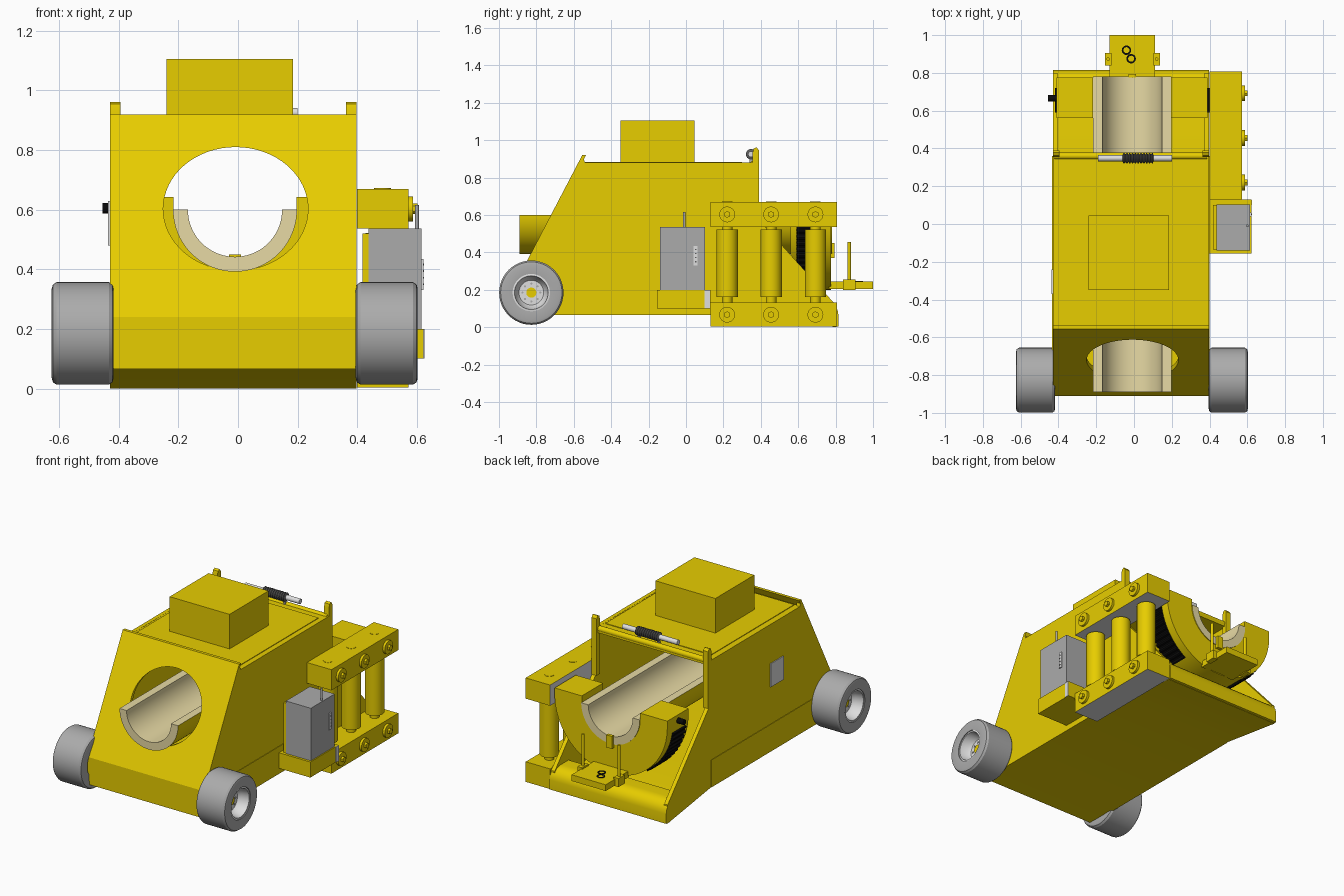
import bpy, bmesh, math
from mathutils import Matrix, Vector

if "Cube" in bpy.data.objects:
    bpy.data.objects.remove(bpy.data.objects["Cube"])


def material(name, rgb):
    m = bpy.data.materials.new(name)
    m.use_nodes = True
    m.diffuse_color = (*rgb, 1)
    m.node_tree.nodes["Principled BSDF"].inputs["Base Color"].default_value = (*rgb, 1)
    return m


YELLOW = material("machine yellow", (0.8, 0.61, 0.0))
GREY = material("mid grey", (0.41, 0.41, 0.41))
LIGHT = material("light grey", (0.74, 0.74, 0.74))
DARK = material("dark grey", (0.11, 0.11, 0.11))
BLACK = material("black", (0.003, 0.003, 0.003))
CREAM = material("cream", (0.86, 0.75, 0.4))
parts = []


def finish(name, bm, mats, rule=None):
    """Turn a bmesh into an object; rule(face) gives a material index."""
    bmesh.ops.recalc_face_normals(bm, faces=bm.faces)
    bm.normal_update()
    if rule:
        for f in bm.faces:
            f.material_index = rule(f)
    me = bpy.data.meshes.new(name)
    bm.to_mesh(me)
    bm.free()
    ob = bpy.data.objects.new(name, me)
    bpy.context.collection.objects.link(ob)
    for m in (mats if isinstance(mats, list) else [mats]):
        me.materials.append(m)
    parts.append(ob)
    return ob


def prism(name, pts, axis, a, b, mats, rule=None):
    """Extrude a profile: (y, z) along X, or (x, z) along Y."""
    bm = bmesh.new()
    place = (lambda p: (a, p[0], p[1])) if axis == "X" else (lambda p: (p[0], a, p[1]))
    face = bm.faces.new([bm.verts.new(place(p)) for p in pts])
    grown = bmesh.ops.extrude_face_region(bm, geom=[face])["geom"]
    step = Vector((b - a, 0, 0) if axis == "X" else (0, b - a, 0))
    bmesh.ops.translate(bm, vec=step, verts=[v for v in grown if isinstance(v, bmesh.types.BMVert)])
    return finish(name, bm, mats, rule)


def box(name, x0, x1, y0, y1, z0, z1, mats, rule=None):
    return prism(name, [(y0, z0), (y1, z0), (y1, z1), (y0, z1)], "X", x0, x1, mats, rule)


def lathe(name, profile, axis, centre, mats, n=40):
    """Spin a closed (radius, along) profile around an axis."""
    bm = bmesh.new()
    rows = []
    for i in range(n):
        t = math.tau * i / n
        rows.append([bm.verts.new((r * math.cos(t), r * math.sin(t), h)) for r, h in profile])
    for i in range(n):
        p, q = rows[i], rows[(i + 1) % n]
        for j in range(len(profile)):
            k = (j + 1) % len(profile)
            if profile[j][0] > 0 or profile[k][0] > 0:
                bm.faces.new([p[j], q[j], q[k], p[k]])
    bmesh.ops.remove_doubles(bm, verts=bm.verts, dist=1e-5)
    turn = {"X": Matrix.Rotation(math.pi / 2, 4, "Y"),
            "Y": Matrix.Rotation(-math.pi / 2, 4, "X"), "Z": Matrix()}[axis]
    bmesh.ops.transform(bm, matrix=Matrix.Translation(centre) @ turn, verts=bm.verts)
    return finish(name, bm, mats)


def rod(name, axis, centre, r, length, mat, n=32):
    h = length / 2
    return lathe(name, [(0, -h), (r, -h), (r, h), (0, h)], axis, centre, mat, n)


L, R = 0.397, -0.43          # body sides
CX, CZ = -0.01, 0.6          # trough axis


def arc(r, a0, a1, n):
    """Points about the trough axis; r may depend on the step."""
    out = []
    for i in range(n + 1):
        t = math.radians(a0 + (a1 - a0) * i / n)
        d = r(i) if callable(r) else r
        out.append((CX + d * math.cos(t), CZ + d * math.sin(t)))
    return out


def cradle(ri, ro, rise):
    """U-shaped cross-section, open at the top."""
    outer, inner = arc(ro, 180, 360, 40), arc(ri, 360, 180, 40)
    if rise:
        outer = [(CX - ro, CZ + rise)] + outer + [(CX + ro, CZ + rise)]
        inner = [(CX + ri, CZ + rise)] + inner + [(CX - ri, CZ + rise)]
    return outer + inner


# Body shell: side walls, skirts, floor, front plate, roof and rear sill
wall = [(-0.91, 0.065), (-0.91, 0.24), (-0.555, 0.92), (-0.54, 0.88), (0.385, 0.88),
        (0.385, 0.58), (0.8, 0.12), (0.8, 0.0), (0.36, 0.065)]
for side, x0, x1 in (("left", L - 0.025, L), ("right", R, R + 0.025)):
    prism(side + "_wall", wall, "X", x0, x1, YELLOW)
for side, x0, x1 in (("left", L, L + 0.003), ("right", R - 0.003, R)):
    box(side + "_skirt", x0, x1, -0.91, 0.36, 0.065, 0.24, YELLOW)
prism("floor", [(-0.9, 0.065), (0.36, 0.065), (0.8, 0), (0.8, 0.03), (0.36, 0.09), (-0.9, 0.09)],
      "X", R + 0.005, L - 0.005, YELLOW)
front = prism("front_plate", [(-0.91, 0.065), (-0.91, 0.24), (-0.555, 0.92), (-0.535, 0.92),
                              (-0.885, 0.235), (-0.885, 0.065)], "X", R, L, YELLOW)
box("roof", R + 0.01, L - 0.01, -0.55, 0.375, 0.85, 0.879, YELLOW)
box("roof_lid", R + 0.04, L - 0.035, -0.54, 0.3, 0.87, 0.883, YELLOW)
box("roof_box", -0.24, 0.185, -0.35, 0.045, 0.88, 1.105, YELLOW)
prism("rear_sill", [(0.66, 0.03), (0.8, 0.002), (0.815, 0.004), (0.815, 0.065), (0.811, 0.09),
                    (0.799, 0.112), (0.782, 0.128), (0.76, 0.138), (0.735, 0.14), (0.66, 0.14)],
      "X", R, L, YELLOW)
box("wall_plate", R - 0.006, R, -0.37, -0.24, 0.48, 0.63, LIGHT)

# Round opening in the front plate
cutter = rod("opening_cutter", "Y", (-0.008, -0.72, 0.603), 0.243, 0.6, YELLOW, 64)
cutter.data.transform(Matrix.Translation((0, 0, 0.603)) @ Matrix.Scale(0.852, 4, (0, 0, 1))
                      @ Matrix.Translation((0, 0, -0.603)))
cutter.hide_render = True
mod = front.modifiers.new("opening", "BOOLEAN")
mod.operation, mod.object, mod.solver = "DIFFERENCE", cutter, "EXACT"
bpy.context.view_layer.objects.active = front
bpy.ops.object.modifier_apply(modifier=mod.name)
parts.remove(cutter)
bpy.data.objects.remove(cutter)


# Trough: cream inside and on the rims, yellow outside
def outside(f):
    c = f.calc_center_median()
    out = Vector((c.x - CX, 0, c.z - CZ))
    return 1 if abs(f.normal.y) < 0.5 and out.length > 0.19 and f.normal.dot(out) > 0.1 else 0


prism("trough", cradle(0.158, 0.208, 0), "Y", -0.89, 0.78, [CREAM, YELLOW], outside)

# Rear cradle ring with a toothed rack low on each flank
prism("cradle_ring", cradle(0.207, 0.4, 0.042), "Y", 0.56, 0.775, YELLOW)
for side, a0 in (("right", 188), ("left", 302)):
    teeth = arc(lambda i: 0.413 if i % 4 < 2 else 0.403, a0, a0 + 50, 40)
    prism(side + "_rack", teeth + arc(0.395, a0 + 50, a0, 16), "Y", 0.59, 0.72, BLACK)
rod("rack_knob", "X", (-0.425, 0.665, 0.605), 0.017, 0.06, BLACK)
box("ring_catch", CX - 0.02, CX + 0.02, 0.775, 0.795, 0.37, 0.45, YELLOW)

# Rear step with two pins and a painted mark
box("rear_step", -0.13, 0.112, 0.765, 1.0, 0.205, 0.245, YELLOW)
for x in (-0.137, 0.12):
    rod("step_pin", "Z", (x, 0.873, 0.33), 0.009, 0.25, YELLOW, 16)
    box("pin_socket", x - 0.017, x + 0.017, 0.84, 0.905, 0.2, 0.255, YELLOW)
for x, y in ((-0.04, 0.92), (-0.015, 0.875)):
    lathe("step_mark", [(0.016, 0), (0.025, 0), (0.025, 0.004), (0.016, 0.004)], "Z",
          (x, y, 0.244), BLACK, 20)

# Rear posts, cross bar and spring roller
for x0, x1 in ((R, R + 0.035), (L - 0.035, L)):
    prism("hook_post", [(0.355, 0.58), (0.39, 0.58), (0.39, 0.945), (0.378, 0.962),
                        (0.362, 0.955), (0.355, 0.93)], "X", x0, x1, YELLOW)
rod("cross_bar", "X", ((L + R) / 2, 0.36, 0.872), 0.018, L - R - 0.02, YELLOW)
rod("spring_roller", "X", (0.005, 0.348, 0.925), 0.016, 0.39, LIGHT)
coils = [(0.012, -0.08)]
for i in range(11):
    h = -0.08 + 0.015 * i
    coils += [(0.02, h), (0.028, h + 0.005), (0.028, h + 0.009)]
lathe("spring", coils + [(0.012, 0.085)], "X", (0.02, 0.348, 0.925), DARK, 24)
for x in (-0.05, 0.09):
    box("spring_bracket", x - 0.006, x + 0.006, 0.34, 0.356, 0.87, 0.925, GREY)

# Side roller rack: two arms with pale undersides, three rollers, bolts
for name, z0, z1 in (("upper_arm", 0.537, 0.67), ("lower_arm", 0.003, 0.132)):
    box(name, L + 0.002, 0.572, 0.13, 0.808, z0, z1, [YELLOW, LIGHT],
        lambda f: 1 if f.normal.z < -0.5 or (f.normal.x < -0.5 and z0 > 0.5) else 0)
for y in (0.22, 0.455, 0.692):
    rod("side_roller", "Z", (0.485, y, 0.342), 0.057, 0.36, YELLOW)
    rod("roller_axle", "Z", (0.485, y, 0.338), 0.028, 0.668, YELLOW)
    for z in (0.603, 0.067):
        rod("bolt_flange", "X", (0.577, y, z), 0.042, 0.02, YELLOW)
        rod("bolt_head", "X", (0.588, y, z), 0.018, 0.028, YELLOW, 6)

# Control cabinet on its shelf
box("cabinet_shelf", L, 0.622, -0.155, 0.13, 0.1, 0.2, YELLOW)
box("cabinet_back", 0.418, 0.442, -0.135, 0.1, 0.2, 0.52, YELLOW)
box("cabinet", 0.438, 0.615, -0.14, 0.102, 0.2, 0.537, GREY)
box("cabinet_vent", 0.615, 0.622, 0.04, 0.062, 0.33, 0.435, LIGHT)
for i in range(4):
    box("vent_slot", 0.622, 0.624, 0.047, 0.055, 0.347 + i * 0.022, 0.353 + i * 0.022, DARK)
box("shelf_bracket", 0.6, 0.626, 0.1, 0.128, 0.1, 0.2, LIGHT)
rod("cabinet_lever", "Z", (0.6, -0.01, 0.57), 0.007, 0.09, GREY, 12)

# Wheels: rounded tyre, recessed rim, yellow hub and ring of nuts
tyre = [(0.1, -0.1), (0.15, -0.104), (0.164, -0.1), (0.172, -0.088), (0.172, 0.088),
        (0.164, 0.1), (0.15, 0.104), (0.1, 0.1)]
rim = [(0, -0.09), (0.102, -0.09), (0.102, 0.094), (0.09, 0.096), (0.08, 0.05),
       (0.066, 0.03), (0, 0.03)]
for side, s, x in (("left", 1, 0.499), ("right", -1, -0.521)):
    at = (x, -0.827, 0.185)
    lathe(side + "_tyre", tyre, "X", at, GREY, 48)
    lathe(side + "_rim", [(r, s * h) for r, h in rim], "X", at, LIGHT)
    rod(side + "_hub", "X", (x + s * 0.028, at[1], at[2]), 0.027, 0.02, YELLOW)
    for i in range(8):
        a = math.tau * i / 8
        rod(side + "_wheel_nut", "X", (x + s * 0.03, at[1] + 0.048 * math.cos(a),
                                       at[2] + 0.048 * math.sin(a)), 0.006, 0.008, GREY, 8)
rod("front_axle", "X", (-0.01, -0.827, 0.185), 0.04, 0.9, GREY)

# Smooth the round parts, keep edges sharp
bpy.ops.object.select_all(action="DESELECT")
for ob in parts:
    ob.select_set(True)
bpy.context.view_layer.objects.active = parts[0]
bpy.ops.object.shade_smooth_by_angle(angle=math.radians(25))
